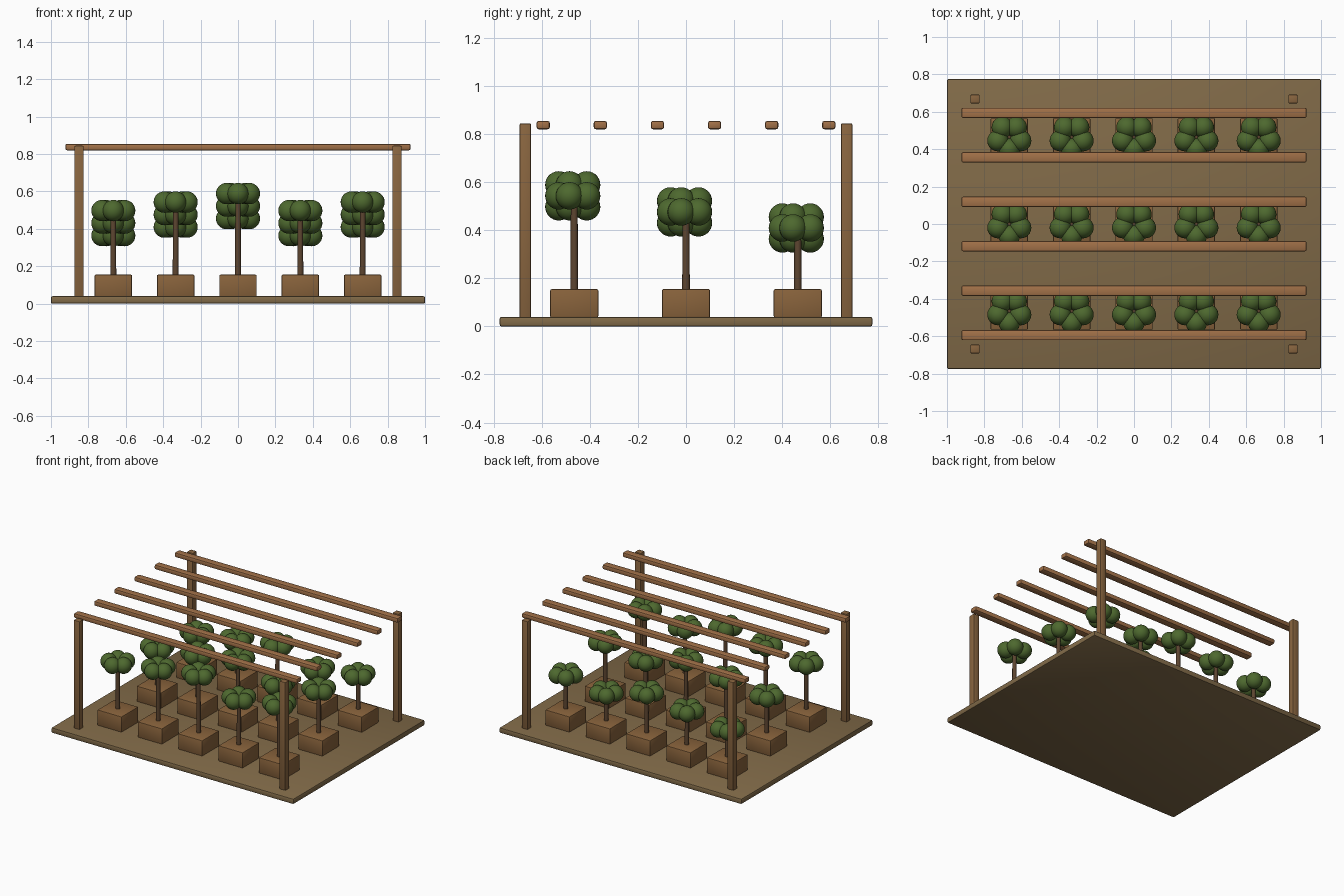
import bpy, bmesh, math
from mathutils import Matrix, Vector

if "Cube" in bpy.data.objects:
    bpy.data.objects.remove(bpy.data.objects["Cube"])


def material(name, rgb):
    m = bpy.data.materials.new(name)
    m.diffuse_color = (*rgb, 1)
    m.use_nodes = True
    m.node_tree.nodes["Principled BSDF"].inputs["Base Color"].default_value = m.diffuse_color
    return m


SOIL = material("earth", (0.22, 0.145, 0.065))
CRATE = material("planter_wood", (0.25, 0.125, 0.045))
POST = material("post_wood", (0.25, 0.13, 0.05))
SLAT = material("slat_wood", (0.36, 0.165, 0.065))
BARK = material("bark", (0.11, 0.06, 0.03))
LEAF = material("leaf", (0.075, 0.14, 0.028))


def finish(bm, name, mat, angle=40):
    me = bpy.data.meshes.new(name)
    bm.to_mesh(me)
    bm.free()
    me.materials.append(mat)
    ob = bpy.data.objects.new(name, me)
    bpy.context.collection.objects.link(ob)
    bpy.ops.object.select_all(action='DESELECT')
    ob.select_set(True)
    bpy.context.view_layer.objects.active = ob
    bpy.ops.object.shade_smooth_by_angle(angle=math.radians(angle))
    return ob


def box(name, mat, centre, size, bevel):
    bm = bmesh.new()
    bmesh.ops.create_cube(bm, size=1)
    bmesh.ops.scale(bm, vec=size, verts=bm.verts)
    bmesh.ops.bevel(bm, geom=bm.edges[:], offset=bevel, segments=2,
                    profile=0.5, affect='EDGES')
    bmesh.ops.translate(bm, vec=centre, verts=bm.verts)
    return finish(bm, name, mat)


def trunk(name, x, y, z0, z1):
    bm = bmesh.new()
    bmesh.ops.create_cone(bm, cap_ends=True, segments=16, radius1=0.016,
                          radius2=0.014, depth=z1 - z0,
                          matrix=Matrix.Translation((x, y, (z0 + z1) / 2)))
    return finish(bm, name, BARK)


def foliage(name, x, y, z):
    # five overlapping round lobes in a ring, one facing the front
    bm = bmesh.new()
    for k in range(5):
        a = -math.pi / 2 + k * math.tau / 5
        pos = Vector((x + 0.064 * math.cos(a), y + 0.064 * math.sin(a), z))
        bmesh.ops.create_uvsphere(bm, u_segments=24, v_segments=14,
                                  radius=0.057, matrix=Matrix.Translation(pos))
    return finish(bm, name, LEAF)


# ground slab
box("ground_slab", SOIL, (0, 0, 0.02), (2, 1.55, 0.04), 0.008)

# corner posts
for sx in (-1, 1):
    for sy in (-1, 1):
        box("corner_post", POST, (0.85 * sx, 0.668 * sy, 0.4375),
            (0.05, 0.048, 0.815), 0.007)

# overhead slats
for k in range(6):
    box("roof_slat", SLAT, (0, -0.594 + 0.2376 * k, 0.8375),
        (1.845, 0.055, 0.035), 0.009)

# planters with trees: rows step down to the back, columns cycle in height
for j in range(3):
    for i in range(5):
        x, y = (i - 2) / 3, (j - 1) * 0.465
        z = 0.364 + 0.0455 * (i % 3) + 0.0668 * (2 - j)
        box("planter_box", CRATE, (x, y, 0.096), (0.2, 0.2, 0.118), 0.006)
        trunk("tree_trunk", x, y, 0.14, z)
        foliage("tree_foliage", x, y, z)
